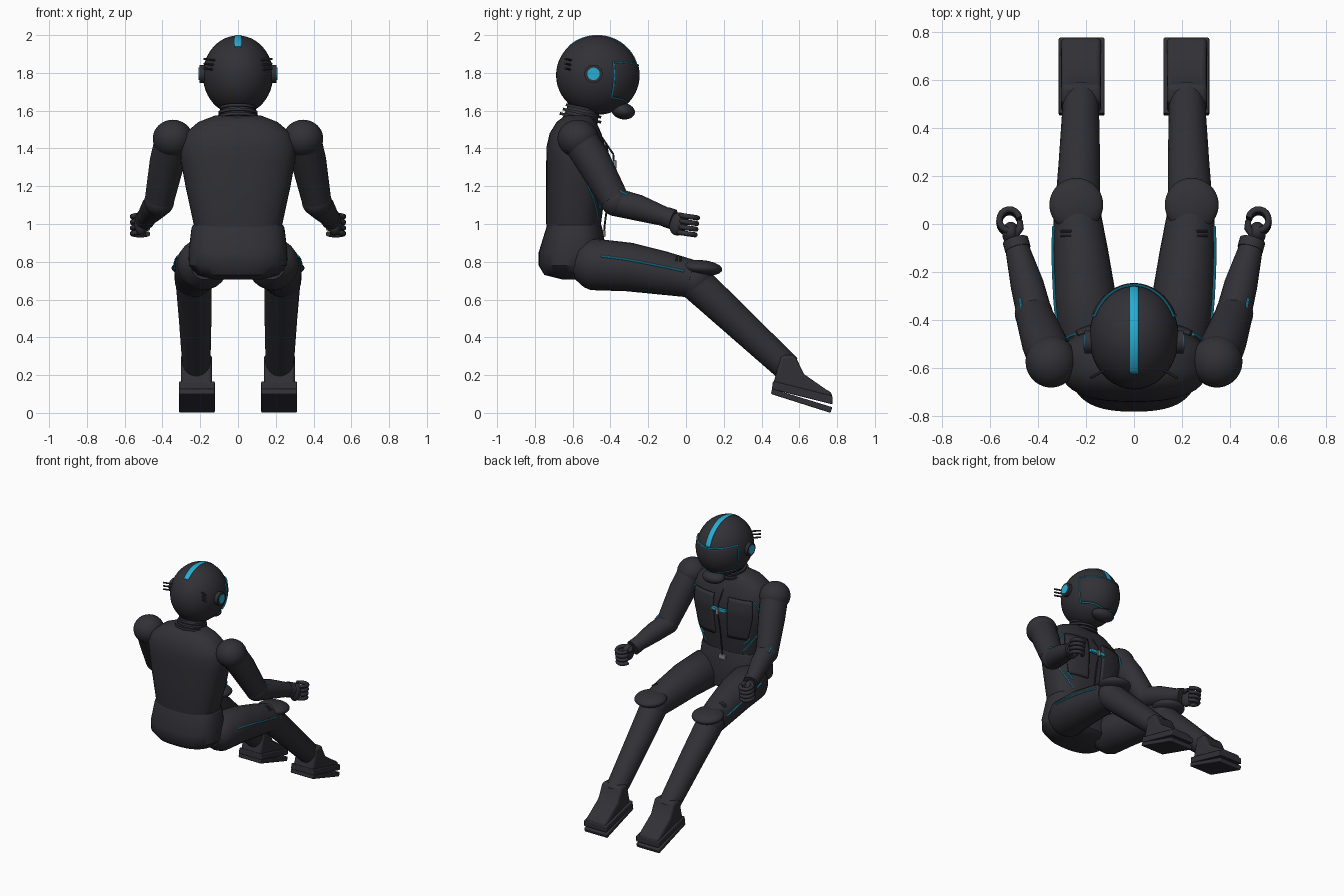
import bpy, bmesh, math
from math import sin, cos, radians, pi
from mathutils import Vector

if "Cube" in bpy.data.objects:
    bpy.data.objects.remove(bpy.data.objects["Cube"])


def material(name, rgb):
    m = bpy.data.materials.new(name)
    m.use_nodes = True
    m.diffuse_color = (*rgb, 1)
    m.node_tree.nodes["Principled BSDF"].inputs["Base Color"].default_value = (*rgb, 1)
    return m


SUIT = material("charcoal suit", (0.03, 0.03, 0.037))
TEAL = material("teal accent", (0.02, 0.42, 0.65))
METAL = material("grey metal", (0.25, 0.25, 0.27))


def finish(name, bm, mat, bevel=0, solid=0):
    bmesh.ops.recalc_face_normals(bm, faces=bm.faces)
    me = bpy.data.meshes.new(name)
    bm.to_mesh(me)
    bm.free()
    ob = bpy.data.objects.new(name, me)
    bpy.context.collection.objects.link(ob)
    me.materials.append(mat)
    bpy.ops.object.select_all(action='DESELECT')
    ob.select_set(True)
    bpy.context.view_layer.objects.active = ob
    bpy.ops.object.shade_smooth_by_angle(angle=radians(40))
    if solid:
        mod = ob.modifiers.new("thickness", 'SOLIDIFY')
        mod.thickness, mod.offset = solid, 0
    if bevel:
        mod = ob.modifiers.new("bevel", 'BEVEL')
        mod.width, mod.segments = bevel, 3
    return ob


def skin_rings(bm, rings):
    loops = [[bm.verts.new(p) for p in r] for r in rings]
    n = len(loops[0])
    for a, b in zip(loops, loops[1:]):
        for i in range(n):
            bm.faces.new((a[i], a[(i + 1) % n], b[(i + 1) % n], b[i]))
    bm.faces.new(loops[0])
    bm.faces.new(loops[-1])


def tube(name, pts, radii, mat=SUIT, sides=24):
    """Round tube along a path; radii is one number or one per point."""
    pts = [Vector(p) for p in pts]
    if not isinstance(radii, (list, tuple)):
        radii = [radii] * len(pts)
    rings, prev = [], None
    for i, p in enumerate(pts):
        t = (pts[min(i + 1, len(pts) - 1)] - pts[max(i - 1, 0)]).normalized()
        if prev is None:
            side = t.orthogonal().normalized()
        else:
            side = prev.rotation_difference(t) @ side
        prev, up = t, t.cross(side)
        rings.append([p + radii[i] * (side * cos(a) + up * sin(a))
                      for a in (2 * pi * k / sides for k in range(sides))])
    bm = bmesh.new()
    skin_rings(bm, rings)
    return finish(name, bm, mat)


def ball(name, centre, size, mat=SUIT, tilt=0):
    bm = bmesh.new()
    bmesh.ops.create_uvsphere(bm, u_segments=40, v_segments=24, radius=1)
    bmesh.ops.scale(bm, vec=size, verts=bm.verts)
    ob = finish(name, bm, mat)
    ob.location, ob.rotation_euler.x = centre, tilt
    return ob


def box(name, centre, size, mat, bevel=0):
    bm = bmesh.new()
    bmesh.ops.create_cube(bm, size=1)
    bmesh.ops.scale(bm, vec=size, verts=bm.verts)
    bmesh.ops.translate(bm, vec=centre, verts=bm.verts)
    return finish(name, bm, mat, bevel)


def patch(name, f, nu, nv, mat, solid):
    """Curved plate from a surface function of u and v in 0..1."""
    bm = bmesh.new()
    g = [[bm.verts.new(f(i / nu, j / nv)) for j in range(nv + 1)] for i in range(nu + 1)]
    for i in range(nu):
        for j in range(nv):
            bm.faces.new((g[i][j], g[i + 1][j], g[i + 1][j + 1], g[i][j + 1]))
    return finish(name, bm, mat, solid=solid)


def slab(name, outline, x, half, bevel):
    """Side profile in y, z extruded across x."""
    bm = bmesh.new()
    skin_rings(bm, [[(x + s * half, y, z) for y, z in outline] for s in (-1, 1)])
    return finish(name, bm, SUIT, bevel)


def power(v, e=0.77):
    return math.copysign(abs(v) ** e, v)


def oval(section, t, grow=0):
    z, cy, rx, ry = section
    return Vector(((rx + grow) * power(cos(t)), cy + (ry + grow) * power(sin(t)), z))


def body(name, sections):
    bm = bmesh.new()
    skin_rings(bm, [[oval(s, 2 * pi * k / 48) for k in range(48)] for s in sections])
    finish(name, bm, SUIT)


# Torso and pelvis
TORSO = [(0.96, -0.595, 0.225, 0.14), (1.0, -0.595, 0.235, 0.145), (1.2, -0.582, 0.278, 0.158),
         (1.33, -0.577, 0.302, 0.163), (1.41, -0.583, 0.308, 0.155), (1.48, -0.585, 0.28, 0.137),
         (1.54, -0.58, 0.21, 0.105), (1.575, -0.57, 0.12, 0.07)]
body("torso", TORSO)
body("pelvis", [(0.705, -0.55, 0.12, 0.1), (0.73, -0.585, 0.215, 0.165), (0.78, -0.6, 0.26, 0.18),
                (0.85, -0.6, 0.262, 0.18), (0.98, -0.592, 0.246, 0.148), (0.995, -0.592, 0.238, 0.143)])


def chest(deg, z, s=1, grow=0.004):
    """Point on the torso surface by angle from the side and height."""
    for a, b in zip(TORSO, TORSO[1:]):
        if z <= b[0]:
            k = (z - a[0]) / (b[0] - a[0])
            p = oval([m + (n - m) * k for m, n in zip(a, b)], radians(deg), grow)
            return Vector((s * p.x, p.y, p.z))


# Front zip, chest strap and belt buckle
tube("front_zip", [(0, -0.46, 1.48), (0, -0.385, 1.37), (0, -0.38, 1.3), (0, -0.41, 1.15),
                   (0, -0.43, 1.0), (0, -0.435, 0.94)], 0.005, SUIT, 8)
box("chest_strap", (0, -0.392, 1.325), (0.12, 0.02, 0.022), TEAL)
box("zip_pull", (0, -0.376, 1.315), (0.022, 0.014, 0.045), METAL, 0.003)
box("belt_buckle", (0, -0.437, 0.95), (0.055, 0.02, 0.035), METAL, 0.004)

# Neck
tube("neck", [(0, -0.565, 1.53), (0, -0.53, 1.65)], [0.095, 0.08])
for i in range(3):
    z = 1.555 + i * 0.025
    tube("neck_ring", [(0, -0.56 + i * 0.008, z), (0, -0.557 + i * 0.008, z + 0.014)], 0.112 - i * 0.008)

# Helmet
HEAD = Vector((0, -0.47, 1.788))
SIZE = Vector((0.186, 0.218, 0.21))


def on_head(d, k):
    return HEAD + Vector(a * b * k for a, b in zip(SIZE, d))


def visor(u, v, k=1.012):
    az = radians(-66 + 132 * u)
    top = 0.24 + 0.09 * abs(sin(az))
    z = top + (-0.74 - top) * v + 0.2 * v * abs(sin(az))
    r = math.sqrt(1 - z * z)
    return on_head((r * sin(az), r * cos(az), z), k)


def stripe(u, v):
    a = radians(-44 + 118 * u)
    w = 0.2 * (v - 0.5)
    r = math.sqrt(1 - w * w)
    return on_head((w, r * sin(a), r * cos(a)), 1.001)


ball("helmet", HEAD, SIZE)
patch("visor", visor, 28, 12, SUIT, 0.008)
patch("helmet_stripe", stripe, 28, 4, TEAL, 0.005)
steps = [i / 24 for i in range(25)]
rim = ([visor(u, 0, 1.025) for u in steps] + [visor(1, v, 1.025) for v in steps[1:]]
       + [visor(u, 1, 1.025) for u in steps[-2::-1]] + [visor(0, v, 1.025) for v in steps[-2::-1]])
tube("visor_rim", rim, 0.0045, TEAL, 8)
ball("chin_guard", (0, -0.332, 1.597), (0.085, 0.062, 0.043), tilt=-0.15)

# Everything that comes in pairs
for s, side in ((1, "left"), (-1, "right")):
    def at(x, y, z):
        return Vector((s * x, y, z))

    # Helmet ear discs and rear fins
    tube(side + "_ear", [at(0.15, -0.49, 1.795), at(0.205, -0.49, 1.795)], 0.048)
    tube(side + "_ear_light", [at(0.2, -0.49, 1.795), at(0.209, -0.49, 1.795)], 0.033, TEAL)
    for i in range(3):
        z = 1.82 + i * 0.025
        tube(side + "_fin", [at(0.11, -0.6, z - 0.005), at(0.18, -0.64, z + 0.004)], 0.006, SUIT, 8)

    # Chest plates and piping
    patch(side + "_chest_plate",
          lambda u, v: chest(83 - u * (41 - 10 * abs(v - 0.55)), 1.12 + 0.3 * v, s, 0.006), 14, 12, SUIT, 0.016)
    tube(side + "_upper_slash", [chest(44 - 3 * i, 1.42 - 0.013 * i, s, 0.012) for i in range(5)], 0.006, TEAL, 8)
    tube(side + "_lower_slash", [chest(44 + 3 * i, 1.13 - 0.012 * i, s, 0.008) for i in range(5)], 0.006, TEAL, 8)
    tube(side + "_waist_piping", [chest(17 + 4 * i, 1.2 - 0.018 * i, s) for i in range(11)], 0.004, TEAL, 8)

    # Arm
    ball(side + "_shoulder", at(0.345, -0.572, 1.452), (0.106, 0.108, 0.1))
    tube(side + "_upper_arm", [at(0.345, -0.565, 1.45), at(0.375, -0.49, 1.33), at(0.415, -0.38, 1.13)],
         [0.095, 0.093, 0.078])
    ball(side + "_elbow", at(0.417, -0.372, 1.12), (0.079, 0.079, 0.079))
    tube(side + "_forearm", [at(0.415, -0.37, 1.115), at(0.445, -0.25, 1.085), at(0.49, -0.085, 1.03)],
         [0.074, 0.069, 0.048])
    tube(side + "_elbow_piping", [at(0.468, -0.35, 1.175), at(0.475, -0.31, 1.155)], 0.006, TEAL, 8)
    tube(side + "_forearm_seam", [at(0.507, -0.24, 1.1), at(0.515, -0.17, 1.08)], 0.005, SUIT, 8)

    # Hand with curled fingers
    tube(side + "_wrist_cuff", [at(0.483, -0.105, 1.037), at(0.493, -0.068, 1.024)], 0.054)
    ball(side + "_palm", at(0.512, -0.04, 1.0), (0.036, 0.048, 0.062), tilt=-0.25)
    for i in range(4):
        arc = [radians(-85 + 21 * k) for k in range(13)]
        tube(side + "_finger", [at(0.518 + 0.042 * cos(a), 0.017 - i * 0.004 + 0.044 * sin(a),
                                   1.042 - i * 0.03 - 0.15 * (0.02 + 0.044 * sin(a))) for a in arc],
             0.0135, SUIT, 10)
    tube(side + "_thumb", [at(0.5, -0.05, 1.03), at(0.473, -0.015, 1.035), at(0.475, 0.015, 1.03)],
         [0.018, 0.016, 0.012], SUIT, 10)

    # Leg
    tube(side + "_thigh", [at(0.175, -0.585, 0.78), at(0.18, -0.55, 0.78), at(0.185, -0.5, 0.787),
                           at(0.205, -0.3, 0.772), at(0.222, -0.12, 0.74), at(0.236, 0.03, 0.71)],
         [0.075, 0.115, 0.137, 0.129, 0.115, 0.1])
    tube(side + "_thigh_piping", [at(0.318, -0.45, 0.83), at(0.33, -0.32, 0.813), at(0.336, -0.2, 0.79),
                                  at(0.338, -0.1, 0.77), at(0.335, -0.01, 0.75)], 0.0055, TEAL, 8)
    for i in range(3):
        y = -0.03 - 0.02 * i
        tube(side + "_thigh_rib", [at(0.232 + 0.109 * cos(a), y, 0.722 + 0.109 * sin(a))
                                   for a in (0.85, 1.0, 1.15, 1.3)], 0.005, SUIT, 8)
    ball(side + "_knee", at(0.235, 0.045, 0.703), (0.1, 0.1, 0.099))
    ball(side + "_knee_pad", at(0.24, 0.08, 0.767), (0.112, 0.112, 0.042), tilt=-0.08)
    tube(side + "_shin", [at(0.235, 0.05, 0.69), at(0.227, 0.25, 0.505), at(0.22, 0.54, 0.235)],
         [0.095, 0.087, 0.074])

    # Shoe with two layered soles
    slab(side + "_shoe", [(0.455, 0.135), (0.475, 0.2), (0.5, 0.305), (0.575, 0.308), (0.625, 0.205),
                          (0.74, 0.125), (0.775, 0.105), (0.77, 0.06)], s * 0.22, 0.083, 0.018)
    slab(side + "_midsole", [(0.455, 0.125), (0.46, 0.168), (0.775, 0.09), (0.775, 0.045)], s * 0.218, 0.095, 0.006)
    slab(side + "_outsole", [(0.45, 0.1), (0.455, 0.128), (0.775, 0.03), (0.765, 0.0)], s * 0.218, 0.095, 0.006)
